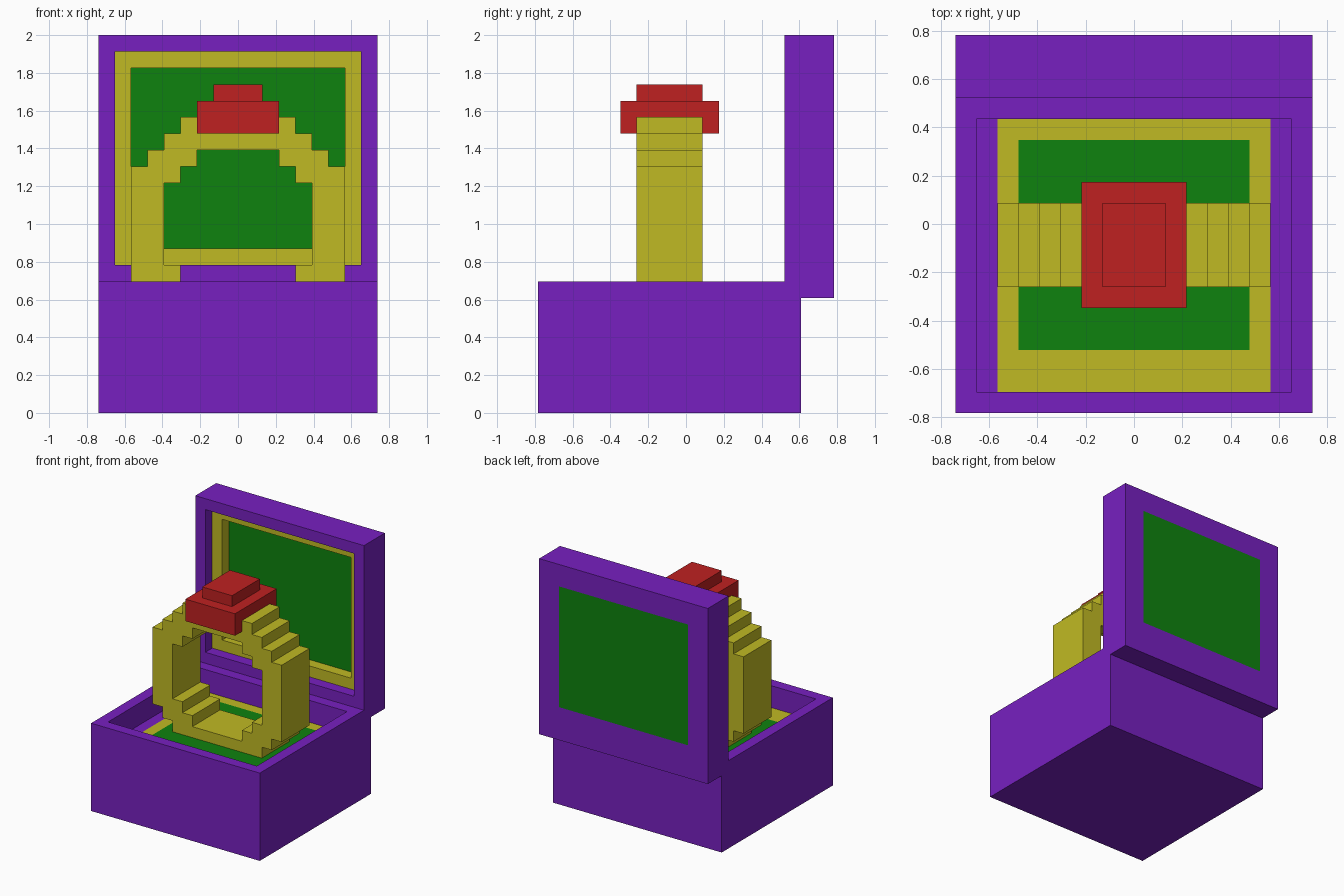
import bpy, bmesh
from mathutils import Vector

if "Cube" in bpy.data.objects:
    bpy.data.objects.remove(bpy.data.objects["Cube"], do_unlink=True)

U = 2 / 23  # one block of the grid


def material(name, rgb):
    m = bpy.data.materials.new(name)
    m.use_nodes = True
    m.diffuse_color = (*rgb, 1)
    m.node_tree.nodes["Principled BSDF"].inputs["Base Color"].default_value = (*rgb, 1)
    return m


purple = material("purple", (0.185, 0.0145, 0.53))
gold = material("gold", (0.53, 0.49, 0.017))
green = material("green", (0.0045, 0.225, 0.0045))
red = material("red", (0.52, 0.0152, 0.0152))


def rect(a0, b0, a1, b1):
    return [(a0, b0), (a1, b0), (a1, b1), (a0, b1)]


def slab(name, mat, loops, axis, lo, hi):
    """Extrude outline loops (the second is a hole) along y or z, in grid units."""
    bm = bmesh.new()
    edges = []
    for loop in loops:
        vs = [bm.verts.new((a, lo, b) if axis == "y" else (a, b, lo)) for a, b in loop]
        edges += [bm.edges.new((vs[i - 1], vs[i])) for i in range(len(vs))]
    if len(loops) == 1:
        bm.faces.new(bm.verts[:])
    else:
        bmesh.ops.triangle_fill(bm, edges=edges, use_beauty=True)
    ext = bmesh.ops.extrude_face_region(bm, geom=bm.faces[:], use_keep_orig=True)
    step = Vector((0, hi - lo, 0) if axis == "y" else (0, 0, hi - lo))
    bmesh.ops.translate(bm, vec=step,
                        verts=[g for g in ext["geom"] if isinstance(g, bmesh.types.BMVert)])
    bmesh.ops.recalc_face_normals(bm, faces=bm.faces[:])
    for v in bm.verts:
        v.co = Vector((v.co.x - 8.5, v.co.y - 9, v.co.z)) * U
    me = bpy.data.meshes.new(name)
    bm.to_mesh(me)
    bm.free()
    me.materials.append(mat)
    ob = bpy.data.objects.new(name, me)
    bpy.context.collection.objects.link(ob)
    return ob


def stepped(half, top, steps, cz):
    """Closed stair-step outline, mirrored in x and z about (8.5, cz)."""
    q = []
    for s in range(steps):
        w, h = half - s, top - (steps - 1 - s)
        q += [(w, h - 1 if s else h), (w, h)] if s else [(w, h)]
    right = [(a, -b) for a, b in reversed(q)] + q
    left = [(-a, -b) for a, b in right]
    return [(8.5 + a, cz + b) for a, b in right + left]


# box base: walls, floor and lining
slab("box_walls", purple, [rect(0, 0, 17, 16), rect(1, 1, 16, 14)], "z", 0, 8)
slab("box_floor", purple, [rect(1, 1, 16, 14)], "z", 0, 5)
for side, x in (("right", 1), ("left", 15)):
    slab("lining_strip_" + side, purple, [rect(x, 1, x + 1, 14)], "z", 5, 6)
slab("lining_border", gold, [rect(2, 1, 15, 14), rect(3, 3, 14, 13)], "z", 5, 6)
slab("lining_cushion", green, [rect(3, 3, 14, 13)], "z", 5, 6)

# open lid: rim, middle and back layers with the inset panel
slab("lid_rim", purple, [rect(0, 8, 17, 23), rect(1, 9, 16, 22)], "y", 15, 16)
slab("lid_middle", purple, [rect(0, 7, 17, 23), rect(1, 9, 16, 22)], "y", 16, 17)
slab("lid_back", purple, [rect(0, 7, 17, 23), rect(2, 10, 15, 21)], "y", 17, 18)
slab("lid_border", gold, [rect(1, 9, 16, 22), rect(2, 10, 15, 21)], "y", 16, 17)
slab("lid_panel", green, [rect(2, 10, 15, 21)], "y", 17, 18)

# ring band standing in the cushion
slab("ring_band", gold,
     [stepped(6.5, 6.5, 4, 11.5), stepped(4.5, 4.5, 3, 11.5)], "y", 6, 10)

# gem on top of the ring
slab("gem_base", red, [rect(6, 5, 11, 11)], "z", 17, 19)
slab("gem_top", red, [rect(7, 6, 10, 10)], "z", 19, 20)
